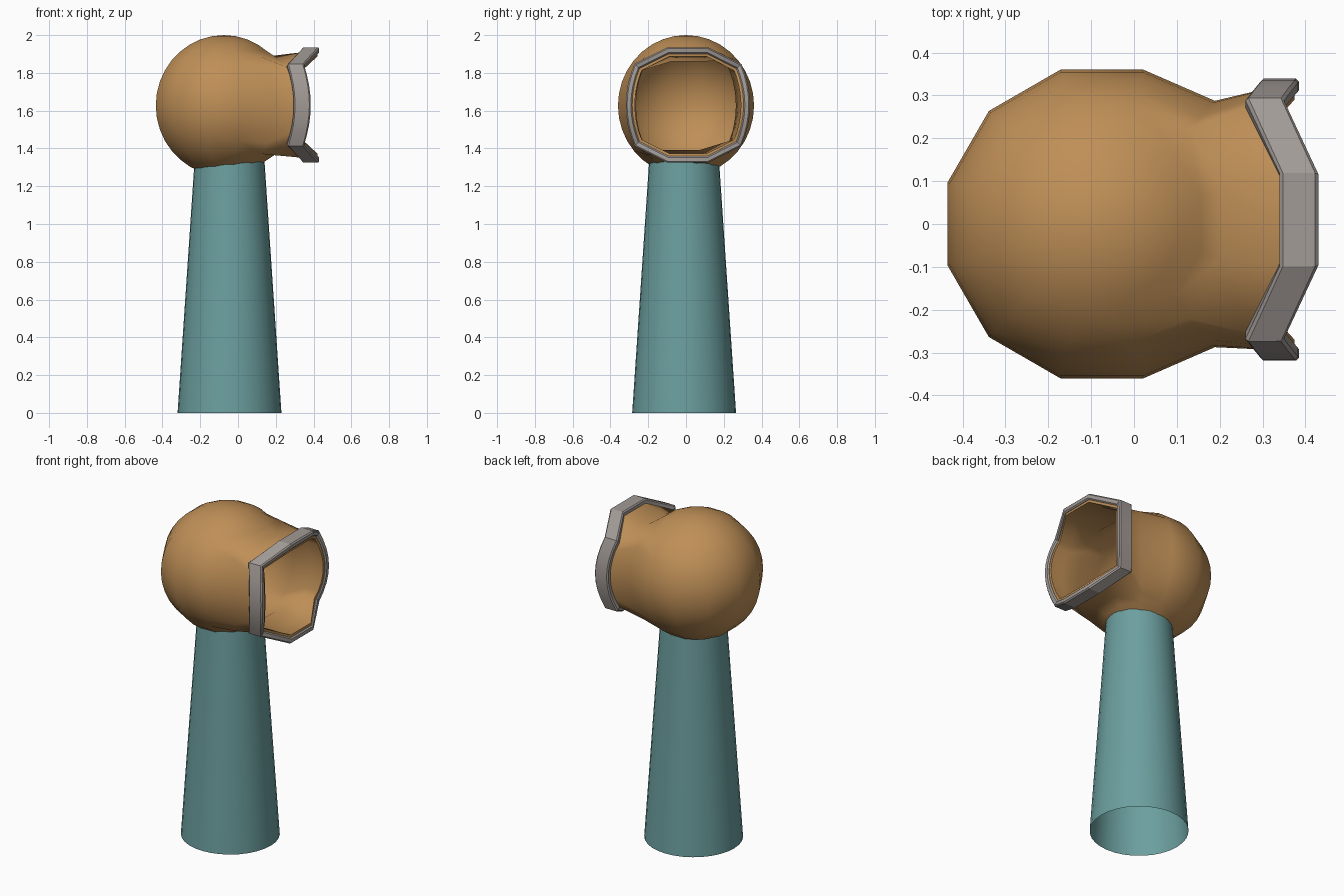
import bpy, bmesh, math
from mathutils import Vector, Matrix

if "Cube" in bpy.data.objects:
    bpy.data.objects.remove(bpy.data.objects["Cube"])

R = 0.373
HEAD = Vector((-0.075, 0.0, 1.627))
MOUTH_Y, MOUTH_Z = 0.01, 1.63


def material(name, rgb):
    m = bpy.data.materials.new(name)
    m.diffuse_color = (*rgb, 1)
    m.use_nodes = True
    m.node_tree.nodes["Principled BSDF"].inputs["Base Color"].default_value = m.diffuse_color
    return m


def finish(bm, name, mat=None, thickness=0, offset=-1, bevel=0, angle=35):
    me = bpy.data.meshes.new(name)
    bm.to_mesh(me)
    bm.free()
    ob = bpy.data.objects.new(name, me)
    bpy.context.collection.objects.link(ob)
    if mat:
        me.materials.append(mat)
    if thickness:
        s = ob.modifiers.new("wall", 'SOLIDIFY')
        s.thickness, s.offset, s.use_even_offset = thickness, offset, True
    if bevel:
        b = ob.modifiers.new("bevel", 'BEVEL')
        b.width, b.segments, b.limit_method = bevel, 1, 'ANGLE'
        b.angle_limit = math.radians(50)
    bpy.ops.object.select_all(action='DESELECT')
    ob.select_set(True)
    bpy.context.view_layer.objects.active = ob
    # apply modifiers first so their new edges are kept sharp too
    bpy.ops.object.convert(target='MESH')
    bpy.ops.object.shade_smooth_by_angle(angle=math.radians(angle))
    return ob


def mouth_point(co):
    """Map a vertex on the edge of the sphere's opening to the flared mouth."""
    p = co - HEAD
    az = abs(math.degrees(math.atan2(p.y, p.x)))
    lat = math.degrees(math.asin(max(-1, min(1, p.z / p.length))))
    sy, sz = math.copysign(1, p.y), math.copysign(1, p.z)
    if az < 30:
        x, y, z = 0.34, 0.105 * sy, 0.288 * sz
    else:
        t = lat / 40
        bulge = 1 - t * t
        x, y, z = 0.26 + 0.035 * bulge, (0.27 + 0.042 * bulge) * sy, 0.205 * t
    return Vector((x, MOUTH_Y + y, MOUTH_Z + z))


def extrude(bm, edges):
    g = bmesh.ops.extrude_edge_only(bm, edges=edges)["geom"]
    return ([v for v in g if isinstance(v, bmesh.types.BMVert)],
            [e for e in g if isinstance(e, bmesh.types.BMEdge) and e.is_boundary])


brown = material("ochre_paint", (0.52, 0.275, 0.095))
teal = material("teal_paint", (0.15, 0.345, 0.345))
grey = material("grey_metal", (0.36, 0.325, 0.305))

# tapered open post
bm = bmesh.new()
bmesh.ops.create_cone(bm, cap_ends=False, segments=32, radius1=0.275, radius2=0.184,
                      depth=1.35, matrix=Matrix.Translation((-0.045, -0.01, 0.675)))
finish(bm, "post", teal)

# round hood, with an opening cut on the +x side
bm = bmesh.new()
bmesh.ops.create_uvsphere(bm, u_segments=12, v_segments=18, radius=R,
                          matrix=Matrix.Translation(HEAD) @ Matrix.Rotation(math.radians(15), 4, 'Z'))
hole = []
for f in bm.faces:
    p = f.calc_center_median() - HEAD
    if abs(math.atan2(p.y, p.x)) < math.radians(45) and abs(p.z) < R * math.sin(math.radians(40)):
        hole.append(f)
bmesh.ops.delete(bm, geom=hole, context='FACES')
rim_edges = [e for e in bm.edges if e.is_boundary]
rim_pairs = [[mouth_point(v.co) for v in e.verts] for e in rim_edges]
base = {v for e in rim_edges for v in e.verts}

# neck growing from the opening, then the straight mouth lip
verts, edges = extrude(bm, rim_edges)
for v in verts:
    m = mouth_point(v.co)
    v.co = Vector((m.x, MOUTH_Y + (m.y - MOUTH_Y) * 0.97, MOUTH_Z + (m.z - MOUTH_Z) * 0.97))
for v in base:
    v.co.y *= 1.09
    v.co.z = HEAD.z + (v.co.z - HEAD.z) * 1.07
verts, edges = extrude(bm, edges)
for v in verts:
    v.co.x += 0.08
bmesh.ops.recalc_face_normals(bm, faces=bm.faces)
finish(bm, "hood", brown, thickness=0.022, angle=55)

# grey band around the mouth
bm = bmesh.new()
step = Vector((0.09, 0, 0))
for a, b in rim_pairs:
    bm.faces.new([bm.verts.new(c) for c in (a, b, b + step, a + step)])
bmesh.ops.remove_doubles(bm, verts=bm.verts, dist=0.0005)
bmesh.ops.recalc_face_normals(bm, faces=bm.faces)
finish(bm, "mouth_band", grey, thickness=0.034, offset=0, bevel=0.007, angle=25)
